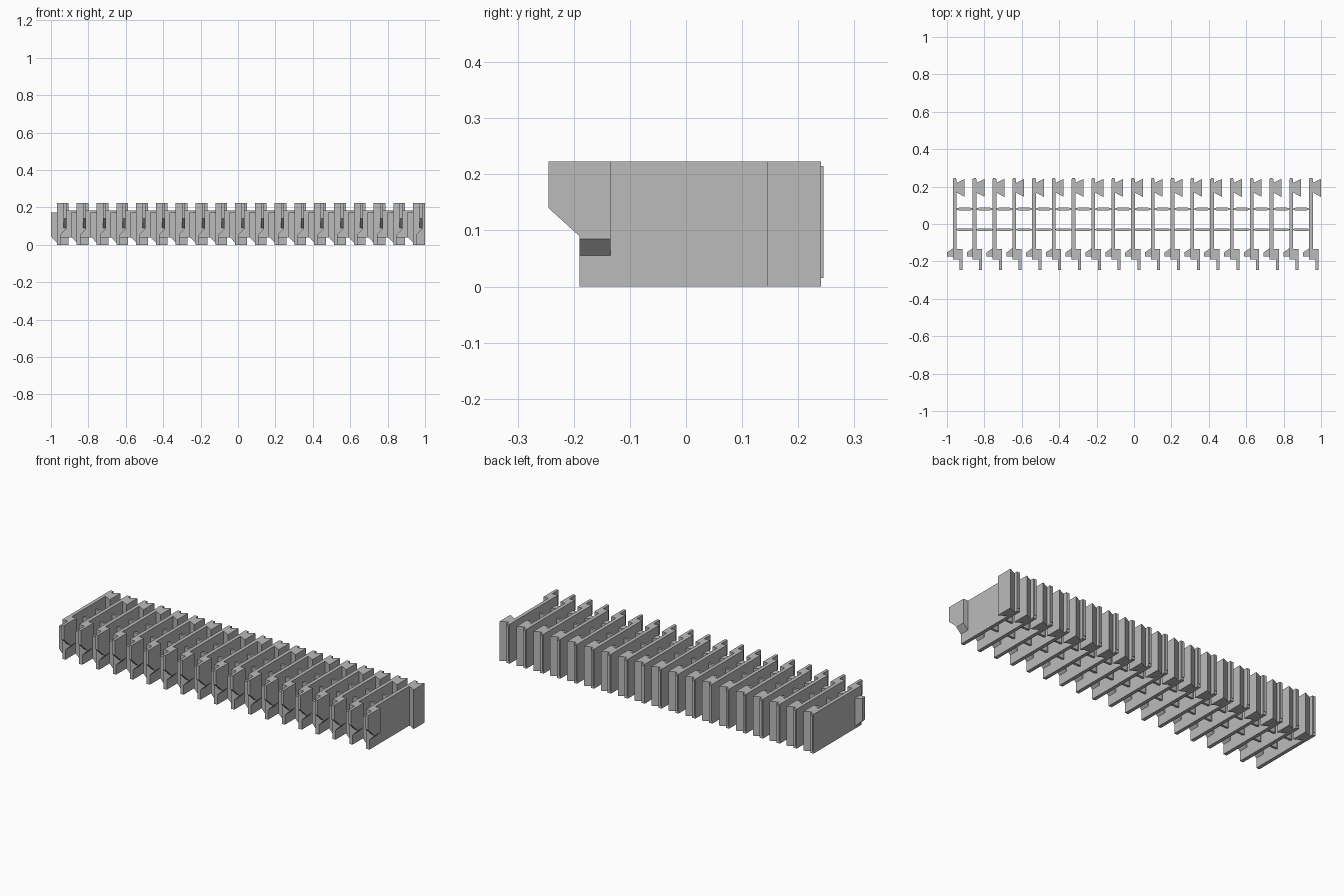
import bpy, bmesh
from mathutils import Vector

if "Cube" in bpy.data.objects:
    bpy.data.objects.remove(bpy.data.objects["Cube"])

COUNT = 19
PITCH = 0.1058
X0 = -0.968           # left face of the first divider wall
WALL = 0.02           # wall thickness

grey = bpy.data.materials.new("light grey plastic")
grey.diffuse_color = (0.5, 0.5, 0.5, 1)
grey.use_nodes = True
grey.node_tree.nodes["Principled BSDF"].inputs["Base Color"].default_value = grey.diffuse_color


def prism(bm, points, axis, lo, hi):
    """Extrude a 2D profile along x (points are y,z) or z (points are x,y)."""
    def place(p, t):
        return Vector((t, p[0], p[1])) if axis == 'x' else Vector((p[0], p[1], t))
    a = [bm.verts.new(place(p, lo)) for p in points]
    b = [bm.verts.new(place(p, hi)) for p in points]
    n = len(points)
    bm.faces.new(a)
    bm.faces.new(b[::-1])
    for i in range(n):
        bm.faces.new((a[i], b[i], b[(i + 1) % n], a[(i + 1) % n]))


def shift_bottom(bm, start, rule):
    """Move the low vertices of the newest part to form a chamfer."""
    bm.verts.ensure_lookup_table()
    for v in bm.verts[start:]:
        rule(v.co)


def part(name, build, x):
    bm = bmesh.new()
    build(bm)
    bmesh.ops.recalc_face_normals(bm, faces=bm.faces)
    mesh = bpy.data.meshes.new(name)
    bm.to_mesh(mesh)
    bm.free()
    mesh.materials.append(grey)
    obj = bpy.data.objects.new(name, mesh)
    obj.location.x = x
    bpy.context.collection.objects.link(obj)


# Divider wall
def wall(bm):
    prism(bm, [(-0.19, 0), (0.241, 0), (0.241, 0.223), (-0.19, 0.223)], 'x', 0, WALL)


# Thin lip on the rear edge of the wall
def rear_lip(bm):
    prism(bm, [(0.24, 0.015), (0.245, 0.015), (0.245, 0.215), (0.24, 0.215)],
          'x', 0.003, WALL - 0.003)


# Rear dovetail block with slanted front and a notch behind
def rear_block(bm):
    prism(bm, [(WALL, 0.168), (0.063, 0.145), (0.063, 0.241), (WALL, 0.22)],
          'z', 0, 0.223)


# Front shoulder, tapering into the wall below
def front_shoulder(bm):
    prism(bm, [(-0.19, 0.055), (-0.135, 0.055), (-0.135, 0.223), (-0.19, 0.223)],
          'x', WALL, WALL + 0.001)
    def taper(co):
        if co.x > WALL + 0.0005:
            co.x = 0.05
            if co.z < 0.06:
                co.z = 0.085
    shift_bottom(bm, 0, taper)


# Front prong with sloping underside
def front_prong(bm):
    prism(bm, [(-0.19, 0.09), (-0.19, 0.223), (-0.245, 0.223), (-0.245, 0.14)],
          'x', 0.034, 0.05)


# Wedge latch on the left side, chamfered below
def side_latch(bm):
    prism(bm, [(0, -0.13), (-0.032, -0.152), (-0.032, -0.175), (0, -0.175)],
          'z', 0.012, 0.172)
    def chamfer(co):
        if co.x < -0.01 and co.z < 0.1:
            co.z = 0.045
    shift_bottom(bm, 0, chamfer)


# Web with pointed ends joining neighbouring walls
def web(y):
    def build(bm):
        a, b, t = WALL, PITCH, 0.007
        prism(bm, [(a, y - 0.003), (a + 0.012, y - t), (b - 0.012, y - t), (b, y - 0.003),
                   (b, y + 0.003), (b - 0.012, y + t), (a + 0.012, y + t), (a, y + 0.003)],
              'z', 0.038, 0.183)
    return build


for i in range(COUNT):
    x = X0 + i * PITCH
    part("divider_wall", wall, x)
    part("rear_lip", rear_lip, x)
    part("rear_block", rear_block, x)
    part("front_shoulder", front_shoulder, x)
    part("front_prong", front_prong, x)
    part("side_latch", side_latch, x)
    if i < COUNT - 1:
        part("rear_web", web(0.08), x)
        part("front_web", web(-0.03), x)
